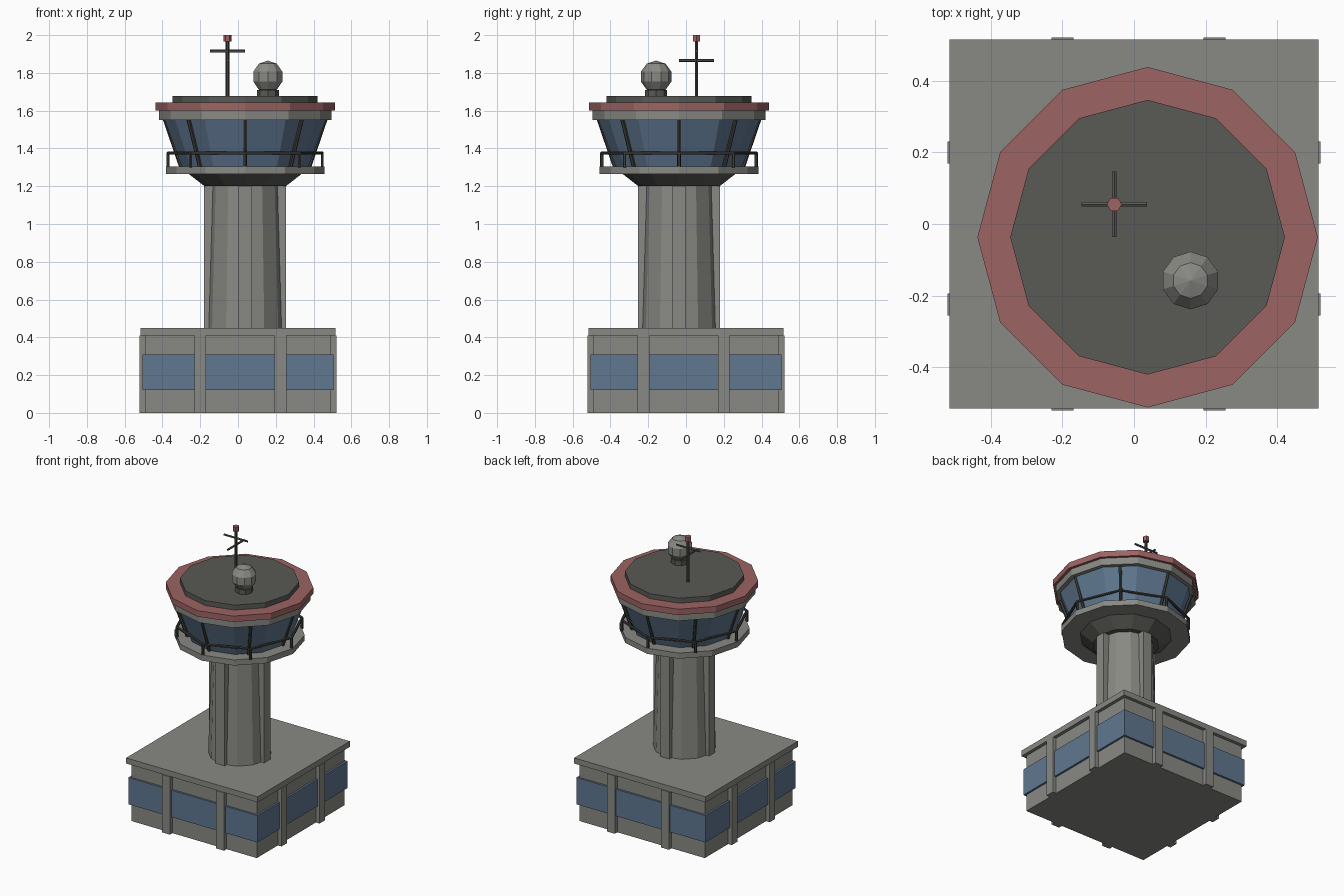
import bpy, math
from mathutils import Vector

cube = bpy.data.objects.get("Cube")
if cube:
    bpy.data.objects.remove(cube, do_unlink=True)


def material(name, rgb):
    m = bpy.data.materials.new(name)
    m.use_nodes = True
    m.diffuse_color = (*rgb, 1)
    m.node_tree.nodes["Principled BSDF"].inputs["Base Color"].default_value = (*rgb, 1)
    return m


concrete = material("concrete_grey", (0.25, 0.25, 0.23))
glass = material("window_blue", (0.115, 0.185, 0.28))
red = material("signal_red", (0.34, 0.125, 0.125))
roofing = material("roof_dark_grey", (0.10, 0.102, 0.09))
metal = material("dark_metal", (0.05, 0.05, 0.045))

TOWER = Vector((0.038, -0.037, 0))


def finish(name, mat):
    obj = bpy.context.object
    obj.name = name
    obj.data.materials.append(mat)
    return obj


def box(name, mat, center, size, angle=0):
    bpy.ops.mesh.primitive_cube_add(size=1, location=center, rotation=(0, 0, angle))
    bpy.context.object.scale = size
    return finish(name, mat)


def drum(name, mat, r0, r1, z0, z1, sides=12, center=TOWER):
    # Frustum with one vertex pointing along +x
    bpy.ops.mesh.primitive_cone_add(vertices=sides, radius1=r0, radius2=r1, depth=z1 - z0,
                                    location=(center.x, center.y, (z0 + z1) / 2),
                                    rotation=(0, 0, math.pi / 2))
    return finish(name, mat)


def rod(name, mat, a, b, radius, sides=6):
    a, b = Vector(a), Vector(b)
    d = b - a
    bpy.ops.mesh.primitive_cylinder_add(vertices=sides, radius=radius, depth=d.length,
                                        location=(a + b) / 2,
                                        rotation=d.to_track_quat('Z', 'Y').to_euler())
    return finish(name, mat)


def polar(r, angle, z):
    return TOWER + Vector((r * math.cos(angle), r * math.sin(angle), z))


# Base building: walls, window band, pilasters, roof slab
box("base_walls", concrete, (0, 0, 0.205), (0.985, 0.985, 0.41))
box("base_window_band", glass, (0, 0, 0.215), (1.013, 1.013, 0.19))
box("base_roof_slab", concrete, (0, 0, 0.43), (1.032, 1.032, 0.04))
for s in (-1, 1):
    for p in (-0.2, 0.225):
        box("pilaster_front_back", concrete, (p, s * 0.5, 0.205), (0.062, 0.042, 0.41))
        box("pilaster_side", concrete, (s * 0.5, -p, 0.205), (0.042, 0.062, 0.41))

# Tower shaft with four straight ribs
drum("shaft", concrete, 0.202, 0.18, 0.45, 1.21)
for k in range(4):
    a = k * math.pi / 2
    box("shaft_rib", concrete, polar(0.187, a, 0.825), (0.06, 0.07, 0.75), a)

# Flared collar and balcony deck
drum("collar", roofing, 0.215, 0.30, 1.2, 1.266)
drum("balcony_deck", concrete, 0.42, 0.42, 1.265, 1.305)

# Control cabin glass and roof layers
drum("cabin_glass", glass, 0.335, 0.43, 1.3, 1.555)
drum("eave_ring", concrete, 0.457, 0.457, 1.55, 1.6)
drum("red_roof_band", red, 0.476, 0.476, 1.6, 1.642)
drum("roof_cap", roofing, 0.384, 0.384, 1.642, 1.677)

# Mullions, railing posts and rails, eight around
for k in range(8):
    a, b = k * math.pi / 4, (k + 1) * math.pi / 4
    rod("mullion", metal, polar(0.338, a, 1.3), polar(0.425, a, 1.555), 0.011)
    rod("railing_post", metal, polar(0.408, a, 1.3), polar(0.408, a, 1.378), 0.009)
    rod("railing_bar", metal, polar(0.408, a, 1.376), polar(0.408, b, 1.376), 0.009)

# Radar dome on its pedestal
dome = Vector((0.158, -0.158, 1.78))
drum("dome_pedestal", roofing, 0.058, 0.058, 1.675, 1.71, 8, dome)
bpy.ops.mesh.primitive_uv_sphere_add(segments=10, ring_count=5, radius=0.085, location=dome)
finish("radar_dome", concrete)

# Antenna mast with crossed bars and beacon
mast = Vector((-0.055, 0.055, 0))
drum("antenna_mast", metal, 0.01, 0.01, 1.675, 1.97, 6, mast)
for axis, z in ((Vector((0.092, 0, 0)), 1.915), (Vector((0, 0.092, 0)), 1.866)):
    c = mast + Vector((0, 0, z))
    rod("antenna_bar", roofing, c - axis, c + axis, 0.0075)
drum("beacon", red, 0.021, 0.021, 1.965, 2.0, 6, mast)
